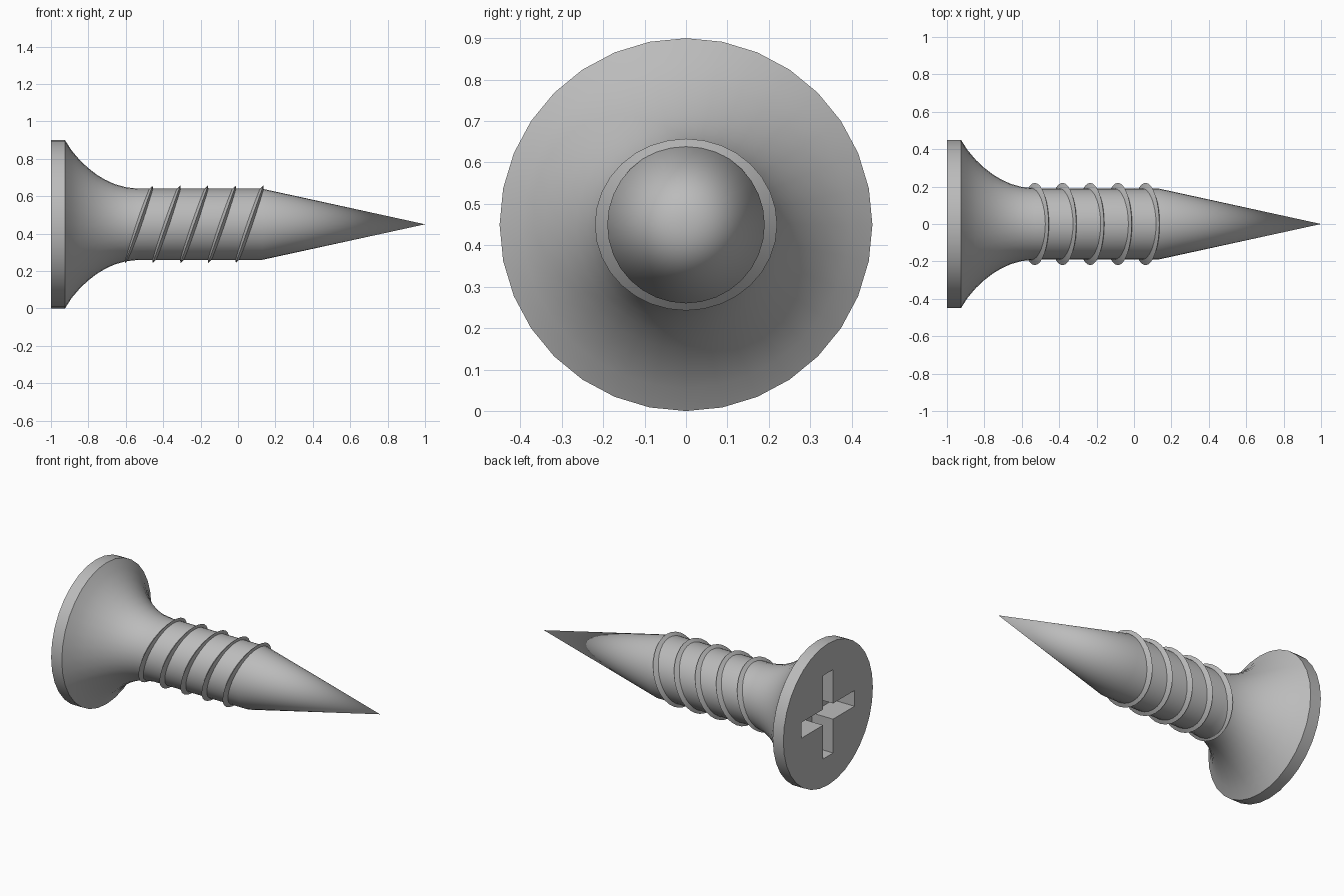
import bpy, bmesh, math
from mathutils import Matrix, Vector

if "Cube" in bpy.data.objects:
    bpy.data.objects.remove(bpy.data.objects["Cube"])

AXIS_Z = 0.45
SHAFT_R = 0.19

steel = bpy.data.materials.new("grey steel")
steel.use_nodes = True
COLOUR = (0.5, 0.5, 0.5, 1)
steel.diffuse_color = COLOUR
steel.node_tree.nodes["Principled BSDF"].inputs["Base Color"].default_value = COLOUR


def make_object(name, bm):
    bmesh.ops.recalc_face_normals(bm, faces=bm.faces[:])
    mesh = bpy.data.meshes.new(name)
    bm.to_mesh(mesh)
    bm.free()
    mesh.materials.append(steel)
    obj = bpy.data.objects.new(name, mesh)
    bpy.context.collection.objects.link(obj)
    return obj


def lathe(name, profile, segments, closed=False):
    """Spin (x, radius) points around the x axis."""
    bm = bmesh.new()
    verts = [bm.verts.new((x, 0, r)) for x, r in profile]
    pairs = list(zip(verts, verts[1:]))
    if closed:
        pairs.append((verts[-1], verts[0]))
    edges = [bm.edges.new(p) for p in pairs]
    bmesh.ops.spin(bm, geom=verts + edges, cent=(0, 0, 0), axis=(1, 0, 0),
                   angle=math.tau, steps=segments)
    bmesh.ops.remove_doubles(bm, verts=bm.verts[:], dist=0.0001)
    return make_object(name, bm)


def activate(obj):
    bpy.ops.object.select_all(action='DESELECT')
    obj.select_set(True)
    bpy.context.view_layer.objects.active = obj


def smooth(obj):
    activate(obj)
    bpy.ops.object.shade_smooth_by_angle(angle=math.radians(30))


# Body: flat head, flared neck, straight shaft and pointed tip
body = lathe("screw_body", [
    (-1, 0), (-1, 0.45), (-0.925, 0.45), (-0.89, 0.395), (-0.845, 0.342),
    (-0.8, 0.3), (-0.755, 0.265), (-0.71, 0.238), (-0.66, 0.215),
    (-0.6, 0.198), (-0.53, SHAFT_R), (0.13, SHAFT_R), (1, 0)], 32)
body.location.z = AXIS_Z

# Cross recess cut into the head
LONG, HALF, DEPTH = 0.265, 0.05, 0.15
bm = bmesh.new()
outline = []
for k in range(4):
    turn = Matrix.Rotation(k * math.pi / 2, 3, 'X')
    for y, z in ((LONG, -HALF), (LONG, HALF), (HALF, HALF)):
        outline.append(bm.verts.new(turn @ Vector((-1.1, y, z))))
face = bm.faces.new(outline)
extruded = bmesh.ops.extrude_face_region(bm, geom=[face])["geom"]
bmesh.ops.translate(bm, vec=(0.1 + DEPTH, 0, 0),
                    verts=[v for v in extruded if isinstance(v, bmesh.types.BMVert)])
cutter = make_object("recess_cutter", bm)
cutter.location.z = AXIS_Z
cutter.hide_render = True
activate(body)
cut = body.modifiers.new("cross_recess", 'BOOLEAN')
cut.operation = 'DIFFERENCE'
cut.solver = 'EXACT'
cut.object = cutter
bpy.ops.object.modifier_apply(modifier=cut.name)
bpy.data.objects.remove(cutter)
smooth(body)

# Five tilted thread ridges with a sharp crest
for i in range(5):
    ridge = lathe(f"thread_ridge_{i + 1}",
                  [(-0.016, 0.187), (0, 0.22), (0.016, 0.187)], 32, closed=True)
    ridge.location = (-0.53 + 0.148 * i, 0, AXIS_Z)
    ridge.rotation_euler.y = math.radians(19.5)
    smooth(ridge)
